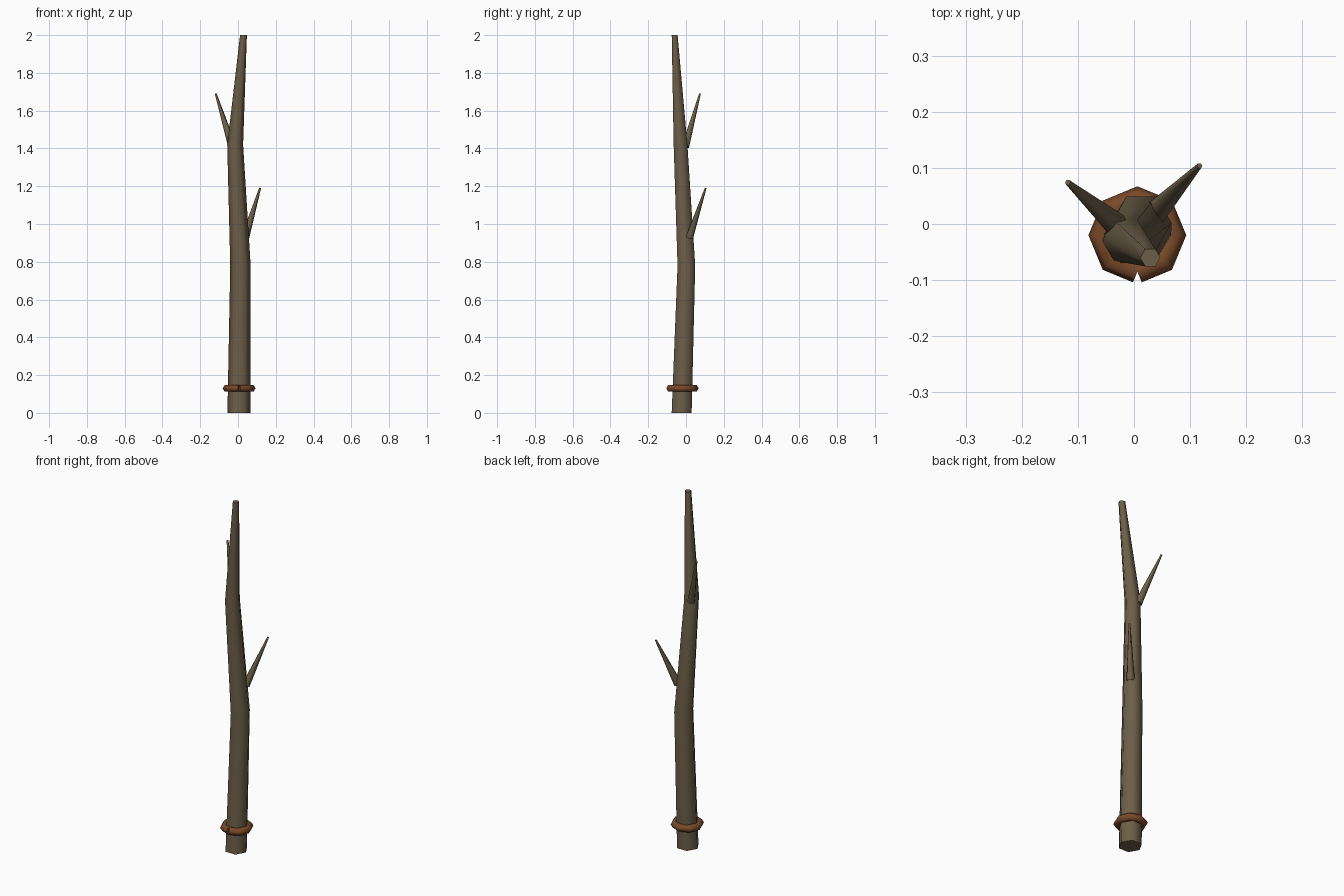
import bpy, bmesh, math
from mathutils import Vector

if "Cube" in bpy.data.objects:
    bpy.data.objects.remove(bpy.data.objects["Cube"])


def material(name, rgb):
    m = bpy.data.materials.new(name)
    m.diffuse_color = (*rgb, 1.0)
    m.use_nodes = True
    m.node_tree.nodes["Principled BSDF"].inputs["Base Color"].default_value = m.diffuse_color
    return m


bark = material("grey_brown_bark", (0.150, 0.114, 0.065))
copper = material("copper_brown", (0.19, 0.068, 0.022))


def tube(name, path, radii, sides, mat, flat_ends=False, up=(0, 1, 0)):
    """Sweep a polygon along a path, mitred at the bends, with capped ends."""
    pts = [Vector(p) for p in path]
    bm = bmesh.new()
    rings = []
    for i, p in enumerate(pts):
        a = (p - pts[i - 1]).normalized() if i else None
        b = (pts[i + 1] - p).normalized() if i < len(pts) - 1 else None
        t = ((a or b) + (b or a)).normalized()
        if flat_ends:
            t = Vector((0, 0, 1))
        u = Vector(up).cross(t).normalized()
        v = t.cross(u)
        # widen the section across the bend so the tube keeps its thickness
        k = 1 / max(0.5, t.dot(a or b)) if not flat_ends else 1
        rings.append([bm.verts.new(p + radii[i] * (u * math.cos(w) * k + v * math.sin(w)))
                      for w in (2 * math.pi * j / sides for j in range(sides))])
    for r, s in zip(rings, rings[1:]):
        for j in range(sides):
            n = (j + 1) % sides
            bm.faces.new((r[j], r[n], s[n], s[j])).smooth = True
    for cap in (rings[0][::-1], rings[-1]):
        bm.faces.new(cap).smooth = False
    bmesh.ops.recalc_face_normals(bm, faces=bm.faces[:])
    me = bpy.data.meshes.new(name)
    bm.to_mesh(me)
    bm.free()
    me.materials.append(mat)
    ob = bpy.data.objects.new(name, me)
    bpy.context.collection.objects.link(ob)
    return ob


# Crooked hexagonal trunk
tube("trunk",
     [(0.005, -0.023, 0), (0.013, 0.002, 0.78), (-0.015, -0.029, 1.42), (0.029, -0.060, 2.0)],
     [0.061, 0.054, 0.042, 0.018], 6, bark, flat_ends=True)

# Two tapering twigs
tube("lower_twig", [(0.038, 0.019, 0.93), (0.117, 0.104, 1.19)], [0.022, 0.005], 6, bark)
tube("upper_twig", [(-0.030, -0.003, 1.41), (-0.118, 0.074, 1.69)], [0.022, 0.005], 6, bark)

# Octagonal binding ring, open at the front where its ends meet
ring = [(0.006 + 0.065 * math.cos(a), -0.020 + 0.065 * math.sin(a), 0.13)
        for a in (math.radians(-90 + 45 * i) for i in range(9))]
tube("binding_ring", ring, [0.0205] * 9, 6, copper, up=(0, 0, 1))
